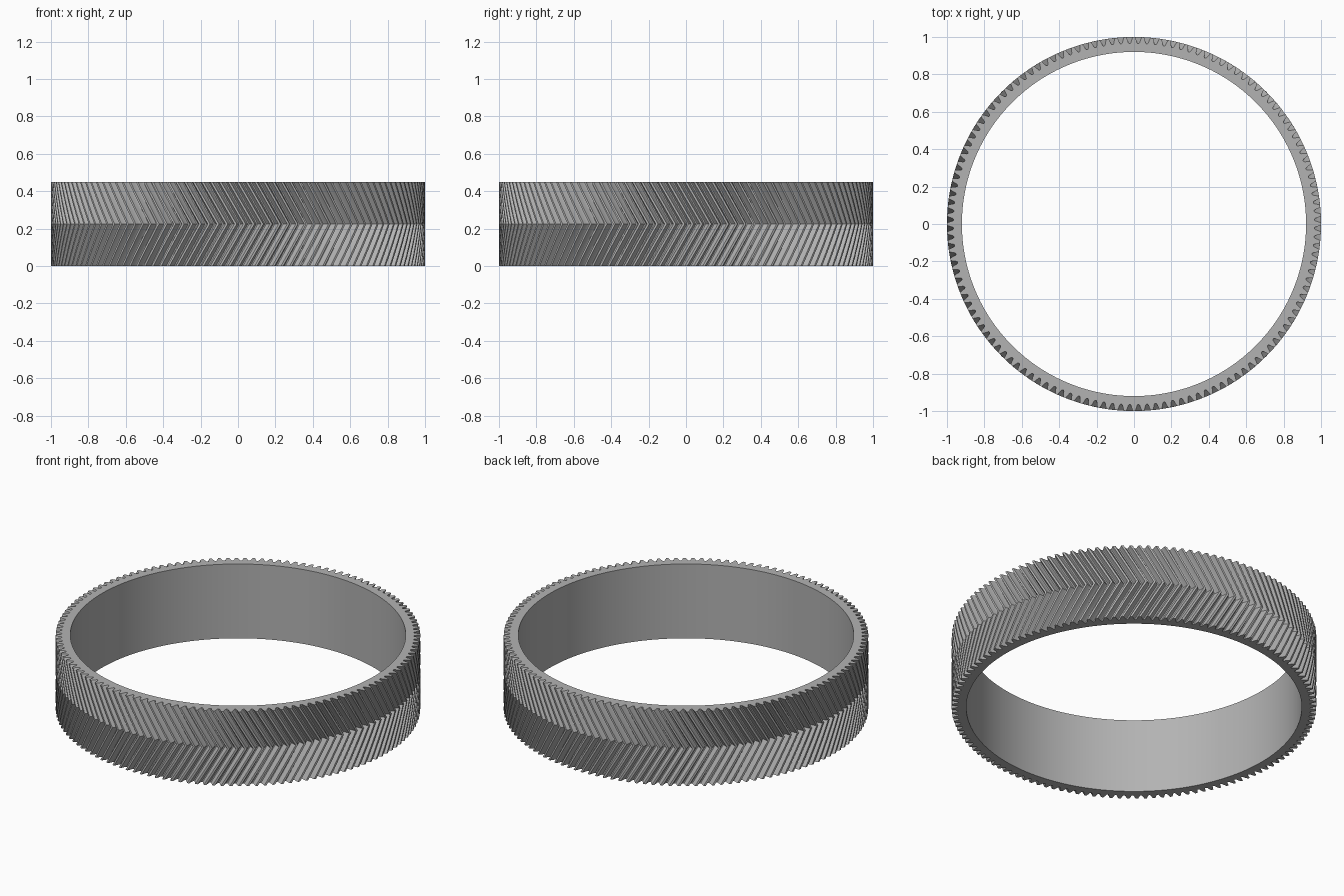
import bpy, bmesh, math

cube = bpy.data.objects.get("Cube")
if cube:
    bpy.data.objects.remove(cube)

TEETH = 132
HEIGHT = 0.45
R_TIP, R_ROOT, R_BORE = 1.0, 0.966, 0.92
TWIST = 0.13          # rotation of the middle section against the ends
HALF_STEPS = 4        # slices in each half of the herringbone
PITCH = 2 * math.pi / TEETH

# One tooth: (fraction of pitch, fraction of tooth depth)
TOOTH = [(-0.42, 0), (-0.35, 0.12), (-0.25, 0.55), (-0.13, 1),
         (0.13, 1), (0.25, 0.55), (0.35, 0.12), (0.42, 0)]

# Single steel colour
steel = bpy.data.materials.new("light grey steel")
steel.use_nodes = True
grey = (0.45, 0.45, 0.45, 1)
steel.diffuse_color = grey
steel.node_tree.nodes["Principled BSDF"].inputs["Base Color"].default_value = grey


def ring(bm, z, twist, bore=False):
    """One closed loop of vertices, toothed or round."""
    verts = []
    for i in range(TEETH):
        for part, depth in TOOTH:
            a = (i + part) * PITCH + twist
            r = R_BORE if bore else R_ROOT + depth * (R_TIP - R_ROOT)
            verts.append(bm.verts.new((r * math.cos(a), r * math.sin(a), z)))
    return verts


def bridge(bm, a, b, smooth=False):
    """Quads between two loops of equal length."""
    for i in range(len(a)):
        j = (i + 1) % len(a)
        bm.faces.new((a[i], a[j], b[j], b[i])).smooth = smooth


# Herringbone ring gear: toothed outside, smooth bore, flat end faces
bm = bmesh.new()
steps = 2 * HALF_STEPS
outer = []
for k in range(steps + 1):
    t = k / steps
    outer.append(ring(bm, t * HEIGHT, TWIST * (1 - abs(2 * t - 1))))
for low, high in zip(outer, outer[1:]):
    bridge(bm, low, high)
bore_low = ring(bm, 0, 0, bore=True)
bore_high = ring(bm, HEIGHT, 0, bore=True)
bridge(bm, outer[-1], bore_high)
bridge(bm, bore_high, bore_low, smooth=True)
bridge(bm, bore_low, outer[0])
bmesh.ops.recalc_face_normals(bm, faces=bm.faces)

mesh = bpy.data.meshes.new("herringbone_ring_gear")
bm.to_mesh(mesh)
bm.free()
mesh.materials.append(steel)
gear = bpy.data.objects.new("herringbone_ring_gear", mesh)
bpy.context.collection.objects.link(gear)

# Keep the bore smooth and the tooth edges crisp
bpy.context.view_layer.objects.active = gear
gear.select_set(True)
bpy.ops.object.shade_smooth_by_angle(angle=math.radians(25))
